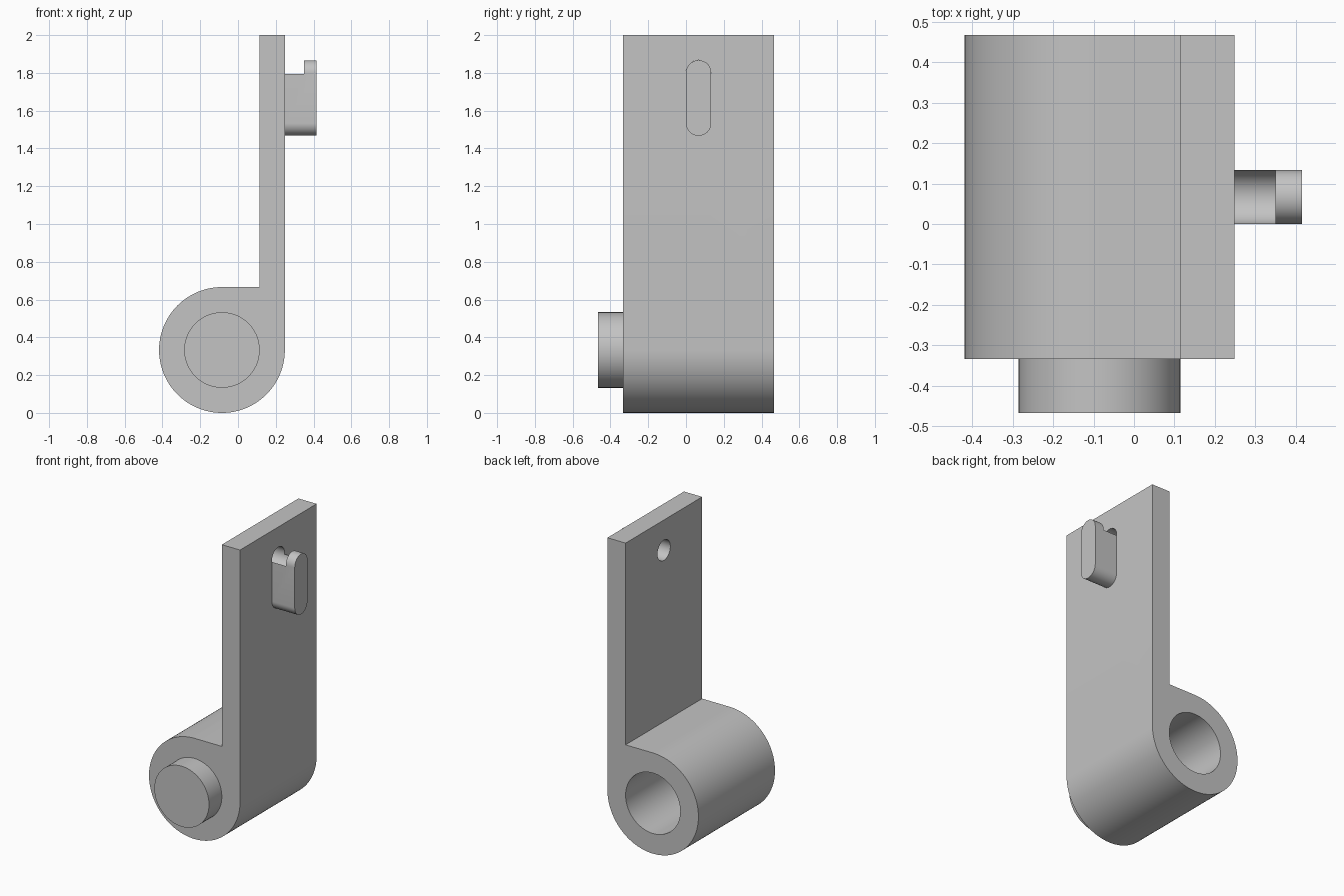
import bpy, bmesh
from math import sin, cos, pi, radians
from mathutils import Vector

cube = bpy.data.objects.get("Cube")
if cube:
    bpy.data.objects.remove(cube, do_unlink=True)

grey = bpy.data.materials.new("plain grey")
grey.use_nodes = True
colour = (0.55, 0.55, 0.55, 1)
grey.diffuse_color = colour
grey.node_tree.nodes["Principled BSDF"].inputs["Base Color"].default_value = colour


def arc(cu, cv, r, start, end, steps):
    """Points on an arc, angles in degrees."""
    angles = [radians(start + (end - start) * i / steps) for i in range(steps + 1)]
    return [(cu + r * cos(a), cv + r * sin(a)) for a in angles]


def prism(name, profile, axis, low, high):
    """Extrude a profile (x,z along y, or y,z along x)."""
    bm = bmesh.new()
    if axis == "y":
        verts = [bm.verts.new((u, low, v)) for u, v in profile]
        step = Vector((0, high - low, 0))
    else:
        verts = [bm.verts.new((low, u, v)) for u, v in profile]
        step = Vector((high - low, 0, 0))
    face = bm.faces.new(verts)
    new = bmesh.ops.extrude_face_region(bm, geom=[face])["geom"]
    bmesh.ops.translate(bm, vec=step, verts=[g for g in new if isinstance(g, bmesh.types.BMVert)])
    bmesh.ops.recalc_face_normals(bm, faces=bm.faces)
    mesh = bpy.data.meshes.new(name)
    bm.to_mesh(mesh)
    bm.free()
    mesh.materials.append(grey)
    obj = bpy.data.objects.new(name, mesh)
    bpy.context.collection.objects.link(obj)
    return obj


def activate(obj):
    bpy.ops.object.select_all(action="DESELECT")
    obj.select_set(True)
    bpy.context.view_layer.objects.active = obj


def cut(obj, cutter):
    activate(obj)
    mod = obj.modifiers.new("cut", "BOOLEAN")
    mod.operation = "DIFFERENCE"
    mod.solver = "EXACT"
    mod.object = cutter
    bpy.ops.object.modifier_apply(modifier=mod.name)


# Main sizes
R, r, small = 0.333, 0.2, 0.0667
cx, cz = -0.085, R
plate_in, plate_out = 0.115, cx + R
front, back = -0.333, 0.467

# Barrel and upright plate share one profile
outline = arc(cx, cz, R, 90, 360, 72)
outline += [(plate_out, 2), (plate_in, 2), (plate_in, 2 * R)]
lever = prism("barrel_and_plate", outline, "y", front, back)

# Pin on the front of the barrel
pin = prism("hinge_pin", arc(cx, cz, r, 0, 354, 59), "y", front - 0.134, front + 0.06)

# Rounded hook on the outer face of the plate
slot = arc(small, 1.8, small, 0, 180, 24) + arc(small, 1.534, small, 180, 360, 24)
hook = prism("hook", slot, "x", plate_out, 0.415)

# Blind bore from the back, and a round hole running through plate into hook
bore = prism("bore_cutter", arc(cx, cz, r, 0, 354, 59), "y", -0.2, back + 0.1)
hole = prism("hole_cutter", arc(small, 1.8, small + 0.0004, 0, 352.5, 47), "x", 0, 0.35)
cut(lever, bore)
cut(lever, hole)
cut(hook, hole)
for cutter in (bore, hole):
    bpy.data.objects.remove(cutter, do_unlink=True)

for obj in (lever, pin, hook):
    activate(obj)
    bpy.ops.object.shade_smooth_by_angle(angle=radians(30))
